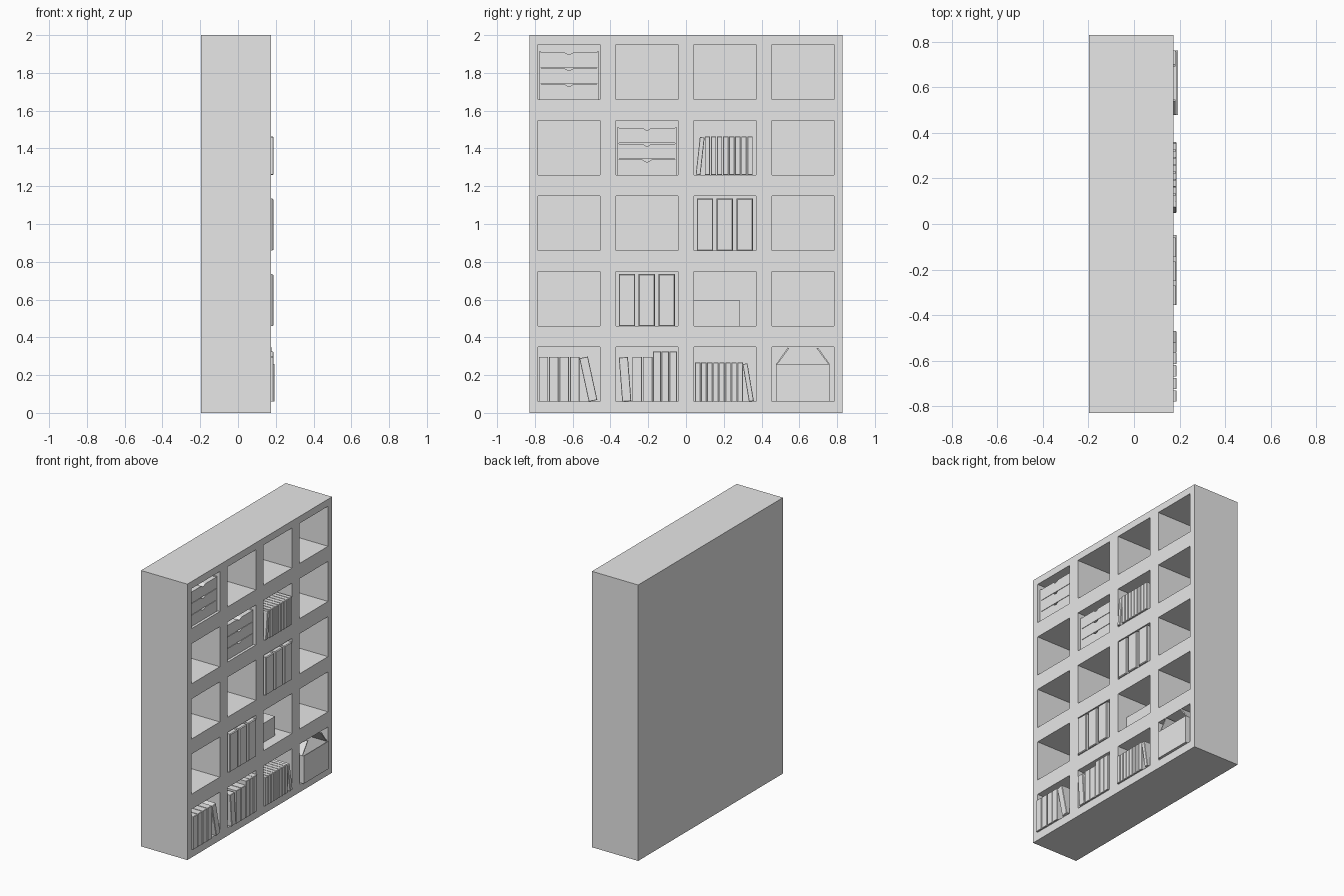
import bpy, bmesh, math

cube = bpy.data.objects.get("Cube")
if cube:
    bpy.data.objects.remove(cube, do_unlink=True)

grey = bpy.data.materials.new("plain grey")
grey.use_nodes = True
grey.diffuse_color = (0.8, 0.8, 0.8, 1)
grey.node_tree.nodes["Principled BSDF"].inputs["Base Color"].default_value = grey.diffuse_color

BACK, FRONT, HALF_Y, TOP = -0.197, 0.174, 0.829, 2.0
PITCH_Y, PITCH_Z, HALF_W, HALF_H = 0.413, 0.4, 0.163, 0.145


def left(col):
    return (col - 1.5) * PITCH_Y - HALF_W


def floor(row):
    return 0.204 + row * PITCH_Z - HALF_H


def finish(bm, name):
    bmesh.ops.recalc_face_normals(bm, faces=bm.faces[:])
    mesh = bpy.data.meshes.new(name)
    bm.to_mesh(mesh)
    bm.free()
    mesh.materials.append(grey)
    obj = bpy.data.objects.new(name, mesh)
    bpy.context.collection.objects.link(obj)
    return obj


def prism(name, outline, x0, x1, rim=0):
    """Extrude a y-z outline from x0 to x1; rim adds a raised chamfered front."""
    bm = bmesh.new()
    face = bm.faces.new([bm.verts.new((x0, y, z)) for y, z in outline])
    made = bmesh.ops.extrude_face_region(bm, geom=[face])["geom"]
    bmesh.ops.translate(bm, vec=(x1 - x0, 0, 0),
                        verts=[g for g in made if isinstance(g, bmesh.types.BMVert)])
    bmesh.ops.recalc_face_normals(bm, faces=bm.faces[:])
    if rim:
        front = [f for f in bm.faces if f.normal.x > 0.9]
        bmesh.ops.inset_region(bm, faces=front, thickness=rim, depth=rim)
    return finish(bm, name)


def block(name, y0, y1, z0, z1, x0, x1, rim=0):
    return prism(name, [(y0, z0), (y1, z0), (y1, z1), (y0, z1)], x0, x1, rim)


# Bookcase: a front grid whose cells are pushed in, closed by a box behind
def bookcase():
    ys, zs = [-HALF_Y], [0]
    for c in range(4):
        ys += [left(c), left(c) + 2 * HALF_W]
    for r in range(5):
        zs += [floor(r), floor(r) + 2 * HALF_H]
    ys.append(HALF_Y)
    zs.append(TOP)
    bm = bmesh.new()
    grid = [[bm.verts.new((FRONT, y, z)) for z in zs] for y in ys]
    cells = []
    for i in range(len(ys) - 1):
        for j in range(len(zs) - 1):
            f = bm.faces.new([grid[i][j], grid[i + 1][j], grid[i + 1][j + 1], grid[i][j + 1]])
            if i % 2 and j % 2:
                cells.append(f)
    rim = [e for e in bm.edges if e.is_boundary]
    shell = bmesh.ops.extrude_edge_only(bm, edges=rim)["geom"]
    bmesh.ops.translate(bm, vec=(BACK - FRONT, 0, 0),
                        verts=[g for g in shell if isinstance(g, bmesh.types.BMVert)])
    bmesh.ops.contextual_create(bm, geom=[e for e in bm.edges if e.is_boundary])
    pushed = bmesh.ops.extrude_discrete_faces(bm, faces=cells)["faces"]
    for f in pushed:
        bmesh.ops.translate(bm, vec=(BACK + 0.03 - FRONT, 0, 0), verts=f.verts[:])
    finish(bm, "bookcase")


# Books: upright rows and single leaning ones
def books(name, col, row, start, count, step, width, height, rim=0.003):
    z = floor(row)
    for i in range(count):
        y = left(col) + start + i * step
        block(f"{name}_{i + 1}", y, y + width, z, z + height, -0.06, 0.187 - rim, rim)


def leaning_book(name, col, row, start, width, height, shift):
    angle = math.asin(shift / height)
    c, s = math.cos(angle), math.sin(angle)
    y, z = left(col) + start, floor(row) + max(0, width * s)
    base = [(0, 0), (width, 0), (width, height), (0, height)]
    prism(name, [(y + u * c + v * s, z - u * s + v * c) for u, v in base], -0.06, 0.184, 0.003)


# Drawer unit: two side panels and three fronts with a small finger notch
def drawer_unit(name, col, row):
    y0, z0 = left(col) + 0.004, floor(row)
    y1, height, side, front = y0 + 0.318, 0.253, 0.011, 0.155
    mid, step = (y0 + y1) / 2, 0.253 / 3
    for label, a in (("right", y0), ("left", y1 - side)):
        block(f"{name}_{label}_panel", a, a + side, z0, z0 + height, -0.15, front)
    block(name + "_core", y0 + side, y1 - side, z0, z0 + height - 0.02, -0.15, front - 0.02)
    for i in range(3):
        a, b = z0 + i * step, z0 + (i + 1) * step - 0.003
        prism(f"{name}_front_{i + 1}",
              [(y0 + side, a), (y1 - side, a), (y1 - side, b), (mid + 0.025, b),
               (mid + 0.006, b - 0.011), (mid - 0.006, b - 0.011), (mid - 0.025, b),
               (y0 + side, b)], -0.14, front)


# Open carton with its side flaps tilted inwards
def open_carton(col, row):
    y0, z0 = left(col) + 0.021, floor(row)
    y1, z1, x0, x1, t = y0 + 0.283, z0 + 0.2, -0.1, 0.193, 0.006
    block("carton_base", y0, y1, z0, z0 + t, x0, x1)
    block("carton_front", y0, y1, z0, z1, x1 - t, x1)
    block("carton_back", y0, y1, z0, z1, x0, x0 + t)
    for label, y, d in (("right", y0, 1), ("left", y1, -1)):
        block(f"carton_{label}_side", *sorted((y, y + d * t)), z0, z1, x0, x1)
        prism(f"carton_{label}_flap",
              [(y, z1), (y + d * 0.008, z1), (y + d * 0.069, z1 + 0.083),
               (y + d * 0.061, z1 + 0.086)], x0, x1 - 0.012)


bookcase()
drawer_unit("upper_drawers", 0, 4)
drawer_unit("lower_drawers", 1, 3)

leaning_book("upper_leaning_book", 2, 3, 0.008, 0.025, 0.2, 0.022)
books("upper_book", 2, 3, 0.056, 8, 0.0322, 0.028, 0.203)

books("upper_binder", 2, 2, 0.014, 3, 0.105, 0.086, 0.275, 0.006)
books("lower_binder", 1, 1, 0.014, 3, 0.105, 0.086, 0.275, 0.006)
block("storage_box", left(2), left(2) + 0.24, floor(1), floor(1) + 0.138, -0.15, 0.1)

books("wide_book", 0, 0, 0.003, 4, 0.055, 0.05, 0.238)
leaning_book("wide_leaning_book", 0, 0, 0.268, 0.046, 0.235, -0.05)

leaning_book("middle_leaning_book", 1, 0, 0.032, 0.048, 0.234, -0.018)
books("middle_book", 1, 0, 0.085, 2, 0.056, 0.051, 0.238)
books("tall_book", 1, 0, 0.196, 3, 0.043, 0.04, 0.265)

books("thin_book", 2, 0, 0.005, 8, 0.032, 0.028, 0.207)
leaning_book("thin_leaning_book", 2, 0, 0.29, 0.026, 0.202, -0.034)

open_carton(3, 0)
